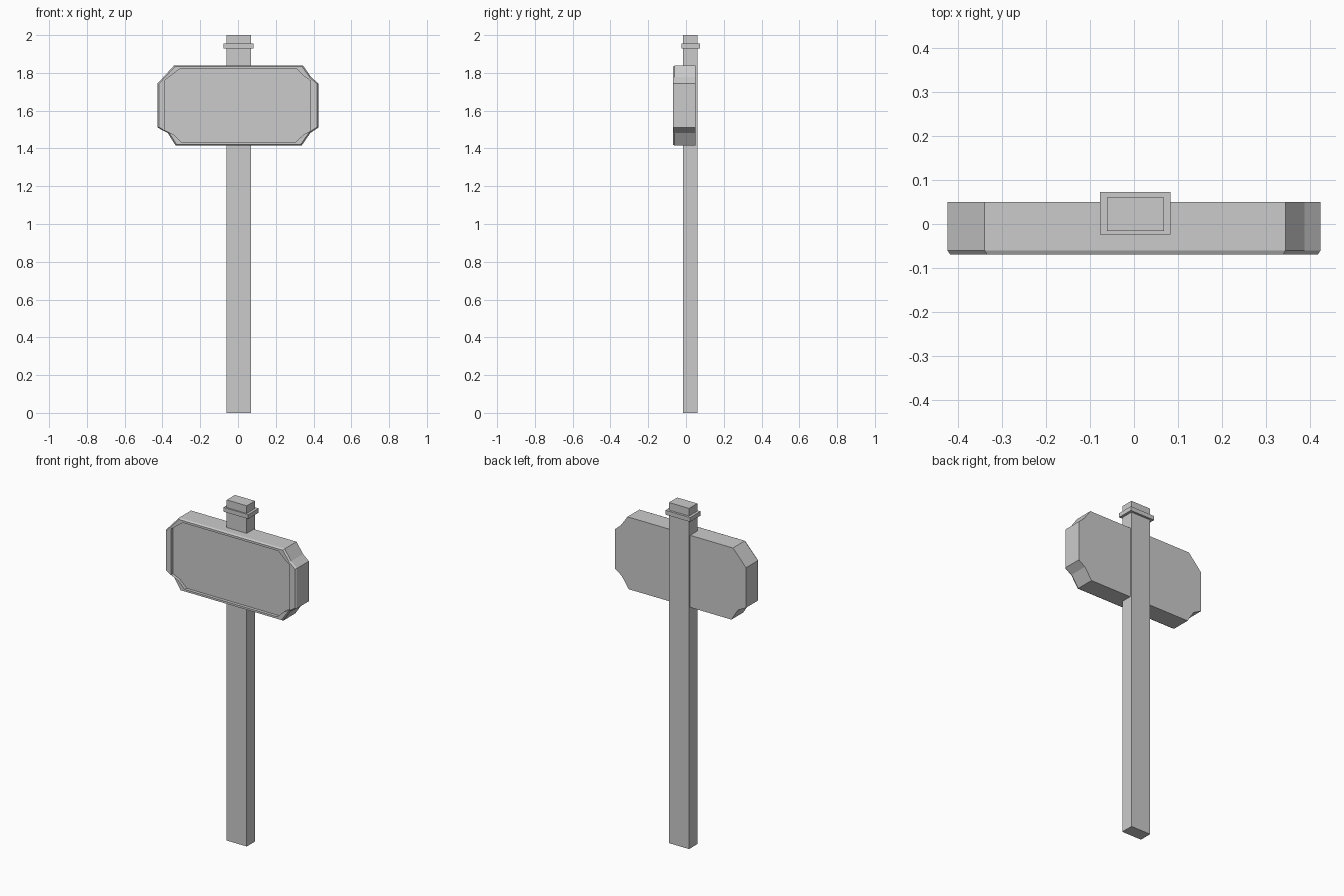
import bpy, bmesh

if "Cube" in bpy.data.objects:
    bpy.data.objects.remove(bpy.data.objects["Cube"])


def box(name, x, y, z):
    """Box from (min, max) ranges on each axis."""
    bpy.ops.mesh.primitive_cube_add(size=1, location=[sum(r) / 2 for r in (x, y, z)])
    ob = bpy.context.object
    ob.name = name
    ob.scale = [r[1] - r[0] for r in (x, y, z)]
    bpy.ops.object.transform_apply(location=True, rotation=False, scale=True)
    return ob


# Post and the collar near its top
box("post", (-0.062, 0.068), (-0.016, 0.06), (0, 2))
box("post_collar", (-0.078, 0.083), (-0.024, 0.073), (1.93, 1.955))

# Sign board outline (x, z): worn corners, three of them with a notch
outer = [(-0.425, 1.745), (-0.34, 1.838), (0.345, 1.838), (0.388, 1.777),
         (0.425, 1.745), (0.425, 1.51), (0.383, 1.482), (0.337, 1.415),
         (-0.33, 1.415), (-0.372, 1.482), (-0.425, 1.51)]
# Inner edge of the raised rim
inner = [(-0.387, 1.762), (-0.31, 1.82), (0.312, 1.82), (0.348, 1.784),
         (0.385, 1.757), (0.385, 1.493), (0.35, 1.475), (0.302, 1.432),
         (-0.297, 1.432), (-0.342, 1.475), (-0.387, 1.493)]
mid_z = 1.6265
bevelled = [(x * 0.984, mid_z + (z - mid_z) * 0.975) for x, z in outer]

# Loops from back to front, then into the recessed panel
bm = bmesh.new()
loops = [[bm.verts.new((x, y, z)) for x, z in pts]
         for pts, y in ((outer, 0.05), (outer, -0.06), (bevelled, -0.07),
                        (inner, -0.07), (inner, -0.052))]
for a, b in zip(loops, loops[1:]):
    for i in range(len(a)):
        j = (i + 1) % len(a)
        bm.faces.new((a[i], a[j], b[j], b[i]))
bm.faces.new(loops[0])
bm.faces.new(loops[-1])
bmesh.ops.recalc_face_normals(bm, faces=bm.faces)
mesh = bpy.data.meshes.new("sign_board")
bm.to_mesh(mesh)
bm.free()
bpy.context.collection.objects.link(bpy.data.objects.new("sign_board", mesh))
